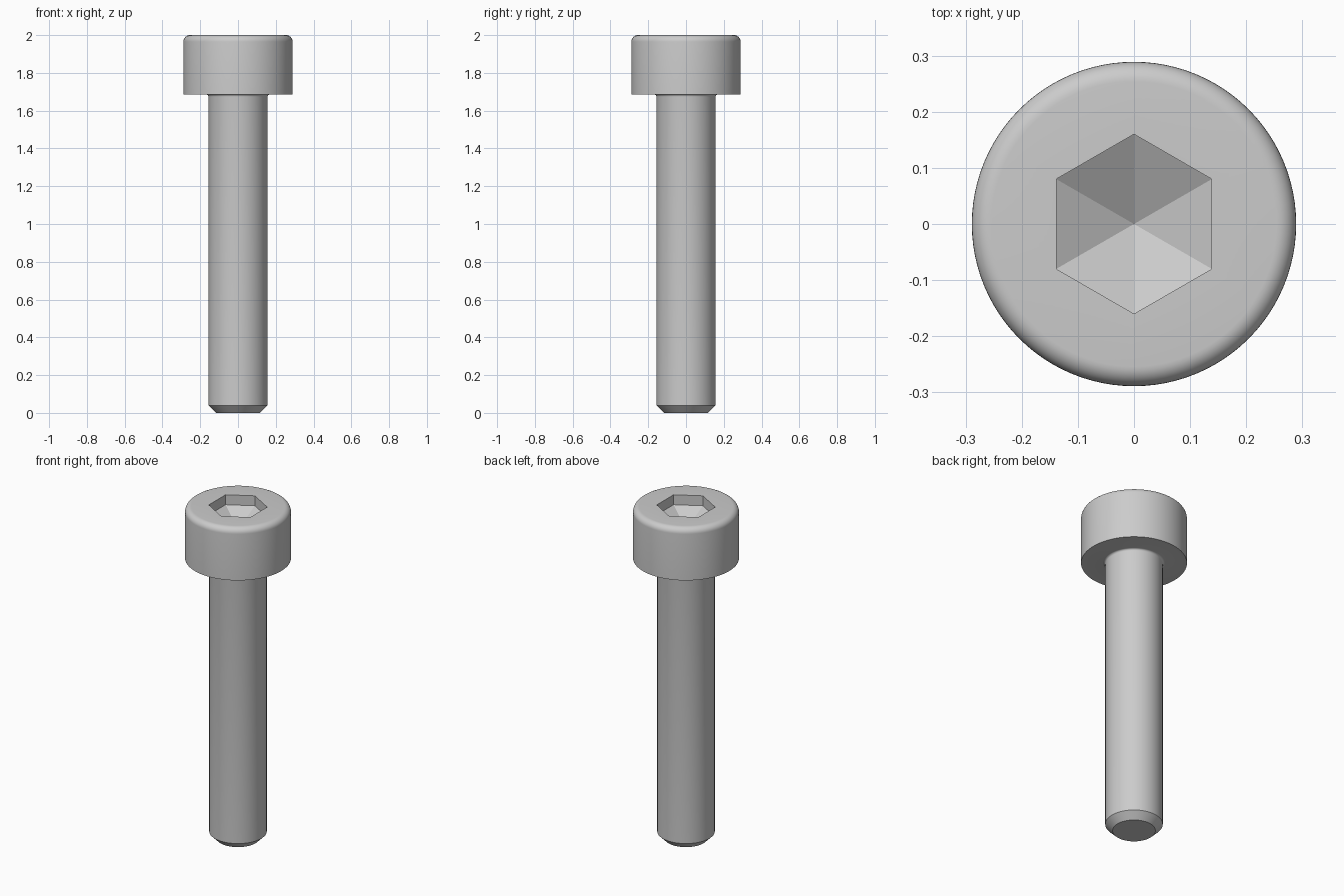
import bpy, bmesh
from math import sin, cos, pi, radians

cube = bpy.data.objects.get("Cube")
if cube:
    bpy.data.objects.remove(cube)

SEGMENTS = 96          # divisible by six so the socket corners fall on vertices
HEAD_R, SHAFT_R, SOCKET_R = 0.289, 0.157, 0.16
TOP, HEAD_BASE = 2.0, 1.686
ROUND, FILLET, CHAMFER = 0.035, 0.012, 0.04
SOCKET_WALL, SOCKET_CONE = 0.06, 0.085

steel = bpy.data.materials.new("steel grey")
steel.use_nodes = True
steel.diffuse_color = (0.6, 0.6, 0.6, 1)
steel.node_tree.nodes["Principled BSDF"].inputs["Base Color"].default_value = (0.6, 0.6, 0.6, 1)


def arc(cx, cz, radius, start, end, steps):
    """Points of an arc in the profile plane, angles in degrees."""
    angles = [radians(start + (end - start) * i / steps) for i in range(steps + 1)]
    return [(cx + radius * cos(a), cz + radius * sin(a)) for a in angles]


def circle(r):
    return lambda a: r


def hexagon(r):
    """Radius of a hexagon with corners on the y axis."""
    return lambda a: r * cos(pi / 6) / cos((a - pi / 6) % (pi / 3) - pi / 6)


# Outer profile from the tip up to the rounded head
profile = [(SHAFT_R - CHAMFER, 0), (SHAFT_R, CHAMFER)]
profile += arc(SHAFT_R + FILLET, HEAD_BASE - FILLET, FILLET, 180, 90, 5)
profile += [(HEAD_R, HEAD_BASE)]
profile += arc(HEAD_R - ROUND, TOP - ROUND, ROUND, 0, 90, 8)
sections = [(circle(r), z) for r, z in profile]

# Hexagonal socket walls
sections += [(hexagon(SOCKET_R), TOP), (hexagon(SOCKET_R), TOP - SOCKET_WALL)]

# Skin the sections into one closed body
bm = bmesh.new()
rings = []
for radius, z in sections:
    ring = []
    for i in range(SEGMENTS):
        a = 2 * pi * i / SEGMENTS
        ring.append(bm.verts.new((radius(a) * cos(a), radius(a) * sin(a), z)))
    rings.append(ring)
for low, high in zip(rings, rings[1:]):
    for i in range(SEGMENTS):
        j = (i + 1) % SEGMENTS
        bm.faces.new((low[i], low[j], high[j], high[i]))

# Flat tip and pointed socket floor
bm.faces.new(rings[0][::-1])
apex = bm.verts.new((0, 0, TOP - SOCKET_WALL - SOCKET_CONE))
for i in range(SEGMENTS):
    bm.faces.new((rings[-1][i], rings[-1][(i + 1) % SEGMENTS], apex))
bmesh.ops.recalc_face_normals(bm, faces=bm.faces)

mesh = bpy.data.meshes.new("socket_head_screw")
bm.to_mesh(mesh)
bm.free()
mesh.materials.append(steel)
screw = bpy.data.objects.new("socket_head_screw", mesh)
bpy.context.collection.objects.link(screw)

# Smooth round surfaces, keep chamfer and socket edges crisp
bpy.ops.object.select_all(action='DESELECT')
screw.select_set(True)
bpy.context.view_layer.objects.active = screw
bpy.ops.object.shade_smooth_by_angle(angle=radians(22))
